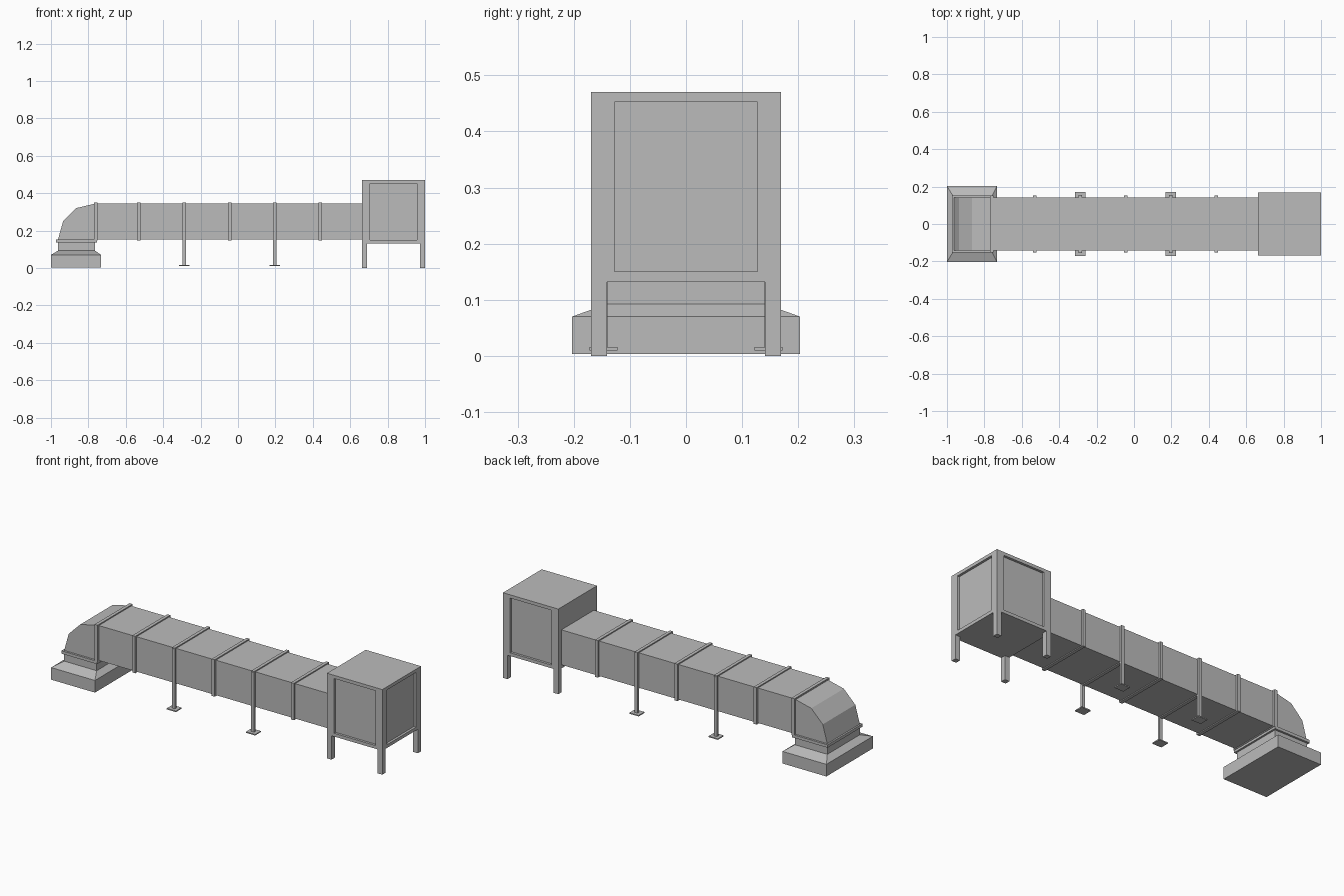
import bpy
import bmesh
from mathutils import Vector

cube = bpy.data.objects.get("Cube")
if cube:
    bpy.data.objects.remove(cube, do_unlink=True)

metal = bpy.data.materials.new("galvanised_grey")
metal.use_nodes = True
GREY = (0.5, 0.5, 0.5, 1)
metal.diffuse_color = GREY
metal.node_tree.nodes["Principled BSDF"].inputs["Base Color"].default_value = GREY


def finish(name, bm):
    bmesh.ops.recalc_face_normals(bm, faces=bm.faces[:])
    mesh = bpy.data.meshes.new(name)
    bm.to_mesh(mesh)
    bm.free()
    mesh.materials.append(metal)
    obj = bpy.data.objects.new(name, mesh)
    bpy.context.scene.collection.objects.link(obj)
    return obj


def box_bm(x, y, z):
    """Box mesh between the given (low, high) limits."""
    bm = bmesh.new()
    bmesh.ops.create_cube(bm, size=1)
    for v in bm.verts:
        v.co = Vector([lim[0] if c < 0 else lim[1] for c, lim in zip(v.co, (x, y, z))])
    return bm


def box(name, x, y, z):
    return finish(name, box_bm(x, y, z))


def around(centre, half):
    return (centre - half, centre + half)


DUCT_Y = 0.142
FLANGE_Y = 0.153
CAB_X, CAB_Y = 0.831, 0.169

# Main duct
box("duct", (-0.77, 0.67), around(0, DUCT_Y), (0.152, 0.345))

# Joint flanges along the duct
for i, x in enumerate((-0.76, -0.53, -0.287, -0.045, 0.197, 0.44)):
    box(f"joint_flange_{i + 1}", around(x, 0.009), around(0, FLANGE_Y), (0.147, 0.351))

# Support posts with foot plates
for x in (-0.287, 0.197):
    for side in (-1, 1):
        y = side * 0.147
        box("support_post", around(x, 0.009), around(y, 0.007), (0.014, 0.345))
        box("foot_plate", around(x, 0.028), around(y, 0.025), (0.01, 0.016))

# Faceted elbow, from a side profile swept across the width
bm = bmesh.new()
profile = [(-0.76, 0.15), (-0.76, 0.345), (-0.865, 0.32), (-0.935, 0.25), (-0.963, 0.15)]
face = bm.faces.new([bm.verts.new((x, -DUCT_Y, z)) for x, z in profile])
new = bmesh.ops.extrude_face_region(bm, geom=[face])["geom"]
bmesh.ops.translate(bm, vec=(0, 2 * DUCT_Y, 0),
                    verts=[g for g in new if isinstance(g, bmesh.types.BMVert)])
finish("elbow", bm)

# Collar and neck under the elbow
box("elbow_collar", (-0.972, -0.754), around(0, FLANGE_Y), (0.135, 0.151))
box("elbow_neck", (-0.963, -0.764), around(0, DUCT_Y), (0.085, 0.14))

# Plinth with a sloped top
bm = box_bm((-1.0, -0.732), around(0, 0.203), (0.003, 0.07))
top = max(bm.faces, key=lambda f: f.calc_center_median().z)
cap = bmesh.ops.extrude_discrete_faces(bm, faces=[top])["faces"][0]
for v in cap.verts:
    v.co = Vector((-0.963 if v.co.x < -0.866 else -0.764,
                   DUCT_Y if v.co.y > 0 else -DUCT_Y, 0.092))
finish("plinth", bm)

# Cabinet with recessed panels on its three free sides
bm = box_bm(around(CAB_X, CAB_Y), around(0, CAB_Y), (0.132, 0.47))
bm.normal_update()
sides = [f for f in bm.faces if f.normal.x > 0.5 or abs(f.normal.y) > 0.5]
for f in sides:
    normal = f.normal.copy()
    bmesh.ops.inset_individual(bm, faces=[f], thickness=0.02)
    for v in f.verts:
        v.co.z = 0.15 if v.co.z < 0.3 else 0.452
        if abs(normal.x) > 0.5:
            v.co.y = 0.127 if v.co.y > 0 else -0.127
        else:
            v.co.x = CAB_X + (0.126 if v.co.x > CAB_X else -0.126)
    panel = bmesh.ops.extrude_discrete_faces(bm, faces=[f])["faces"][0]
    bmesh.ops.translate(bm, vec=normal * -0.013, verts=panel.verts[:])
finish("cabinet", bm)

# Cabinet legs
LEG = 0.014
for sx in (-1, 1):
    for sy in (-1, 1):
        box("cabinet_leg", around(CAB_X + sx * (CAB_Y - LEG), LEG),
            around(sy * (CAB_Y - LEG), LEG), (0, 0.132))
